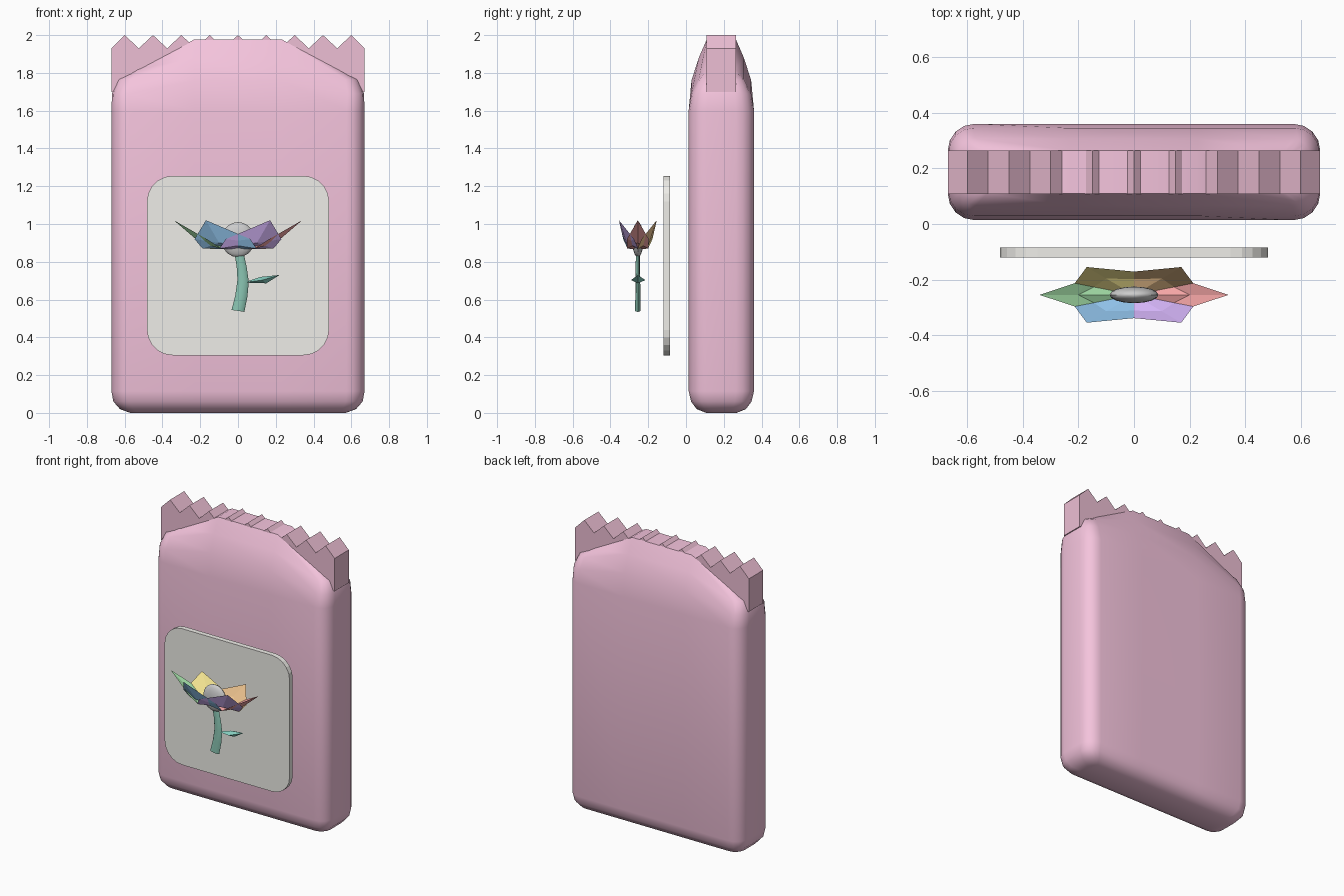
import bpy, bmesh, math
from mathutils import Vector

if "Cube" in bpy.data.objects:
    bpy.data.objects.remove(bpy.data.objects["Cube"])


def material(name, rgb):
    m = bpy.data.materials.new(name)
    m.diffuse_color = (*rgb, 1)
    m.use_nodes = True
    m.node_tree.nodes["Principled BSDF"].inputs["Base Color"].default_value = m.diffuse_color
    return m


def make(name, verts, faces, mat=None, smooth=None):
    me = bpy.data.meshes.new(name)
    me.from_pydata([tuple(v) for v in verts], [], faces)
    bm = bmesh.new()
    bm.from_mesh(me)
    bmesh.ops.recalc_face_normals(bm, faces=bm.faces)
    bm.to_mesh(me)
    bm.free()
    ob = bpy.data.objects.new(name, me)
    bpy.context.collection.objects.link(ob)
    if mat:
        me.materials.append(mat)
    if smooth:
        bpy.ops.object.select_all(action='DESELECT')
        ob.select_set(True)
        bpy.context.view_layer.objects.active = ob
        bpy.ops.object.shade_smooth_by_angle(angle=math.radians(smooth))
    return ob


def prism(name, outline, y0, y1, mat):
    """Extrude an x/z outline along y."""
    n = len(outline)
    verts = [(x, y, z) for y in (y0, y1) for x, z in outline]
    faces = [tuple(range(n)), tuple(range(n, 2 * n))]
    faces += [(i, (i + 1) % n, n + (i + 1) % n, n + i) for i in range(n)]
    return make(name, verts, faces, mat)


def side_faces(rings, n):
    return [(r * n + i, r * n + (i + 1) % n, (r + 1) * n + (i + 1) % n, (r + 1) * n + i)
            for r in range(rings - 1) for i in range(n)]


pink = material("pink", (0.91, 0.55, 0.72))
crimp_pink = material("crimp_pink", (0.85, 0.52, 0.66))
cream = material("cream", (0.86, 0.85, 0.81))
stem_green = material("stem_green", (0.25, 0.55, 0.44))
leaf_green = material("leaf_green", (0.25, 0.65, 0.55))

# Pouch body: rounded-rectangle rings, arched and pinched at the top
CY = 0.187
rings = [(0.57, 0.08, 0, 0), (0.625, 0.13, 0.02, 0), (0.66, 0.16, 0.06, 0),
         (0.67, 0.173, 0.115, 0), (0.67, 0.173, 1.6, 0), (0.667, 0.158, 1.69, 0.4),
         (0.635, 0.12, 1.765, 0.65), (0.57, 0.077, 1.803, 1)]


def pouch_ring(hx, hy, z, lift):
    r = min(0.1, hy * 0.55)
    arc = [(hx - r + r * math.cos(a), -(hy - r) - r * math.sin(a))
           for a in (i * math.pi / 8 for i in range(5))]
    front = arc + [(0.23, -hy), (-0.23, -hy)] + [(-x, y) for x, y in reversed(arc)]
    pts = front + [(x, -y) for x, y in reversed(front)]
    out = []
    for x, y in pts:
        f = max(0, min(1, (0.56 - abs(x)) / 0.33))
        out.append((x, CY + y, z + lift * f * 0.175))
    return out


verts = [p for ring in rings for p in pouch_ring(*ring)]
n = len(verts) // len(rings)
faces = side_faces(len(rings), n)
for base in (0, (len(rings) - 1) * n):
    faces += [(base + i, base + i + 1, base + n - 2 - i, base + n - 1 - i)
              for i in range(n // 2 - 1)]
make("pouch_body", verts, faces, pink, 40)

# Zigzag crimped seal
zig = [(-0.67, 1.7), (-0.67, 1.93)]
for i in range(9):
    x = -0.6 + 0.15 * i
    zig.append((x, 2.0))
    zig.append((min(x + 0.075, 0.67), 1.93))
zig[-1] = (0.67, 1.93)
zig.append((0.67, 1.7))
prism("crimped_seal", zig, 0.108, 0.264, crimp_pink)

# Label panel with rounded corners
R, panel = 0.135, []
for cx, cz, start in ((1, 1, 0), (-1, 1, 90), (-1, -1, 180), (1, -1, 270)):
    for i in range(6):
        a = math.radians(start + 18 * i)
        panel.append((cx * (0.482 - R) + R * math.cos(a),
                      0.78 + cz * (0.475 - R) + R * math.sin(a)))
prism("label_panel", panel, -0.12, -0.085, cream)

# Flower stem: flattened tube along a bent path
FY = -0.255
path = [(0.0, 0.54, 0.034), (0.018, 0.62, 0.032), (0.027, 0.7, 0.03),
        (0.02, 0.77, 0.027), (0.003, 0.86, 0.025)]
sv = []
for x, z, r in path:
    for i in range(8):
        a = i * math.pi / 4
        sv.append((x + r * math.cos(a), FY + 0.42 * r * math.sin(a), z - 0.15 * r * math.cos(a)))
sf = side_faces(len(path), 8) + [tuple(range(8)), tuple(range(32, 40))]
make("flower_stem", sv, sf, stem_green, 40)

# Leaf: thin pointed blade
leaf = [(0.03, FY, 0.69), (0.22, FY, 0.73), (0.13, FY - 0.036, 0.703),
        (0.13, FY + 0.04, 0.703), (0.12, FY, 0.72), (0.15, FY, 0.686)]
make("flower_leaf", leaf, [(e, a, b) for e in (0, 1) for a, b in ((2, 4), (4, 3), (3, 5), (5, 2))],
     leaf_green)

# Six cupped petals around a flattened centre
colours = [("red", (0.92, 0.38, 0.38)), ("orange", (0.93, 0.6, 0.3)), ("yellow", (0.95, 0.82, 0.3)),
           ("green", (0.38, 0.75, 0.4)), ("blue", (0.3, 0.58, 0.88)), ("purple", (0.65, 0.45, 0.92))]
shape = [(0.34, 0, 1.02), (0.165, 0.17, 0.92), (0.09, 0.165, 0.87), (0.0, 0, 0.865),
         (0.09, -0.165, 0.87), (0.165, -0.17, 0.92), (0.2, 0, 0.9), (0.2, 0, 0.93)]
for k, (name, rgb) in enumerate(colours):
    c, s = math.cos(k * math.pi / 3), math.sin(k * math.pi / 3)
    pv = [(u * c - v * s, FY + 0.34 * (u * s + v * c), z) for u, v, z in shape]
    pf = [(m, i, (i + 1) % 6) for m in (6, 7) for i in range(6)]
    make(name + "_petal", pv, pf, material(name, rgb))

# Flower centre
bpy.ops.mesh.primitive_uv_sphere_add(segments=16, ring_count=10, radius=1, location=(0, FY, 0.917))
centre = bpy.context.object
centre.name = "flower_centre"
centre.scale = (0.088, 0.03, 0.093)
bpy.ops.object.transform_apply(location=False, rotation=False, scale=True)
bpy.ops.object.shade_smooth_by_angle(angle=math.radians(40))
